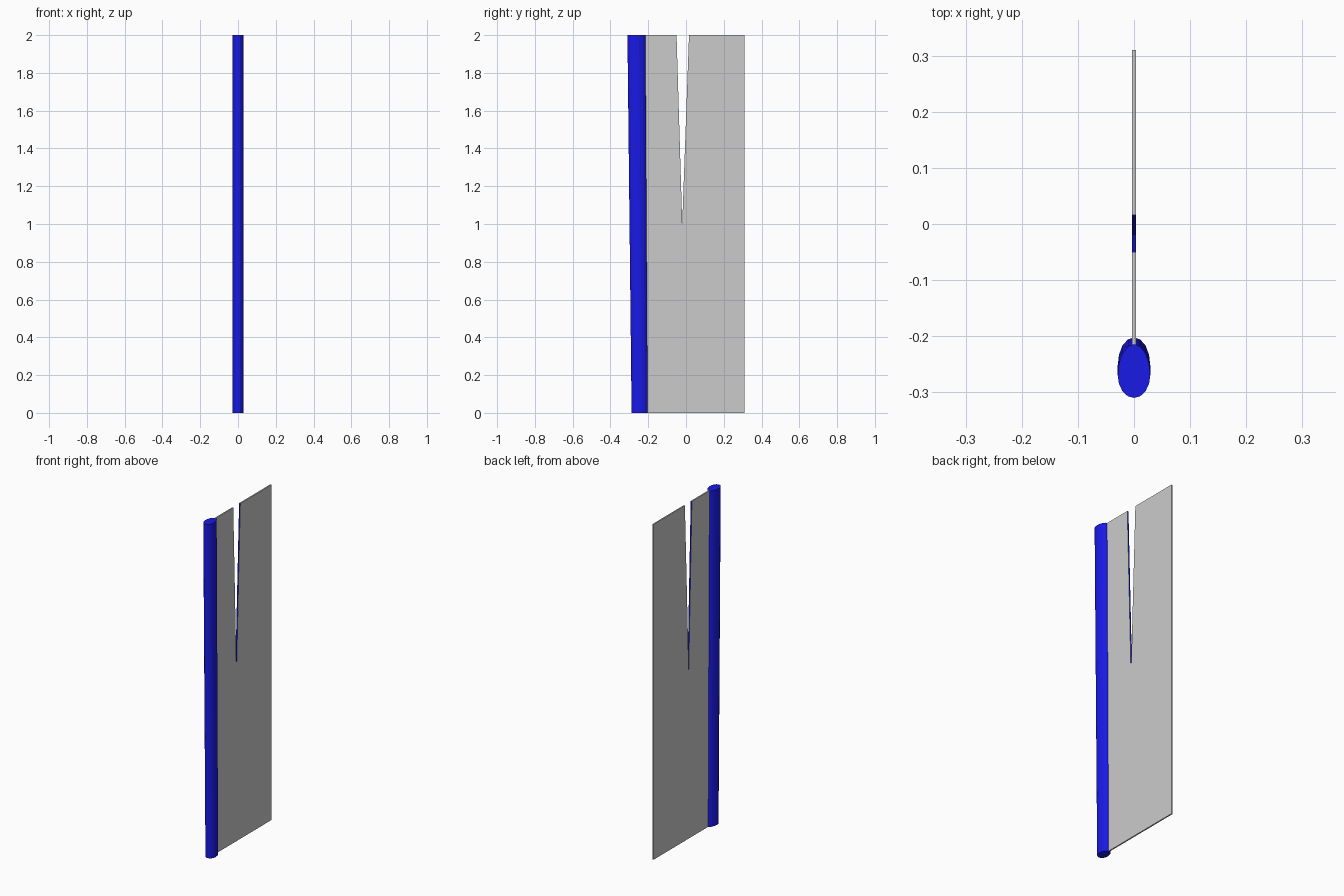
import bpy, bmesh, math

if "Cube" in bpy.data.objects:
    bpy.data.objects.remove(bpy.data.objects["Cube"])

blue = bpy.data.materials.new("blue")
blue.diffuse_color = (0.01, 0.01, 0.8, 1)
blue.use_nodes = True
blue.node_tree.nodes["Principled BSDF"].inputs["Base Color"].default_value = blue.diffuse_color
grey = bpy.data.materials.new("grey")
grey.diffuse_color = (0.8, 0.8, 0.8, 1)
grey.use_nodes = True
grey.node_tree.nodes["Principled BSDF"].inputs["Base Color"].default_value = grey.diffuse_color


def prism(name, lower, upper, mats):
    """Join two matching rings of points with quads and caps."""
    bm = bmesh.new()
    a = [bm.verts.new(p) for p in lower]
    b = [bm.verts.new(p) for p in upper]
    n = len(a)
    bm.faces.new(a[::-1])
    bm.faces.new(b)
    for i in range(n):
        j = (i + 1) % n
        bm.faces.new((a[i], a[j], b[j], b[i]))
    bmesh.ops.recalc_face_normals(bm, faces=bm.faces)
    me = bpy.data.meshes.new(name)
    bm.to_mesh(me)
    bm.free()
    ob = bpy.data.objects.new(name, me)
    bpy.context.collection.objects.link(ob)
    for m in mats:
        me.materials.append(m)
    return ob


def section(y_front, y_back, z, sides=16, half=0.029):
    """Teardrop section, rounded in front and tapering to the panel."""
    widest = y_front + (y_back - y_front) * 0.42
    ring = []
    for i in range(sides):
        t = 2 * math.pi * i / sides
        c, s = math.cos(t), math.sin(t)
        reach = (y_back - widest) if c > 0 else (widest - y_front)
        ring.append((half * s, widest + reach * c, z))
    return ring


# leaning rounded leading edge
prism("leading_edge", section(-0.288, -0.202, 0), section(-0.31, -0.214, 2), [blue])

# thin panel with a V notch cut down from the top
outline = [(-0.203, 0), (0.31, 0), (0.31, 2), (0.016, 2),
           (-0.02, 1), (-0.05, 2), (-0.215, 2)]
T = 0.004
panel = prism("panel", [(-T, y, z) for y, z in outline],
              [(T, y, z) for y, z in outline], [grey, blue])

# notch walls are blue
for p in panel.data.polygons:
    c = p.center
    if abs(c.x) < 0.001 and abs(c.z - 1.5) < 0.01:
        p.material_index = 1
